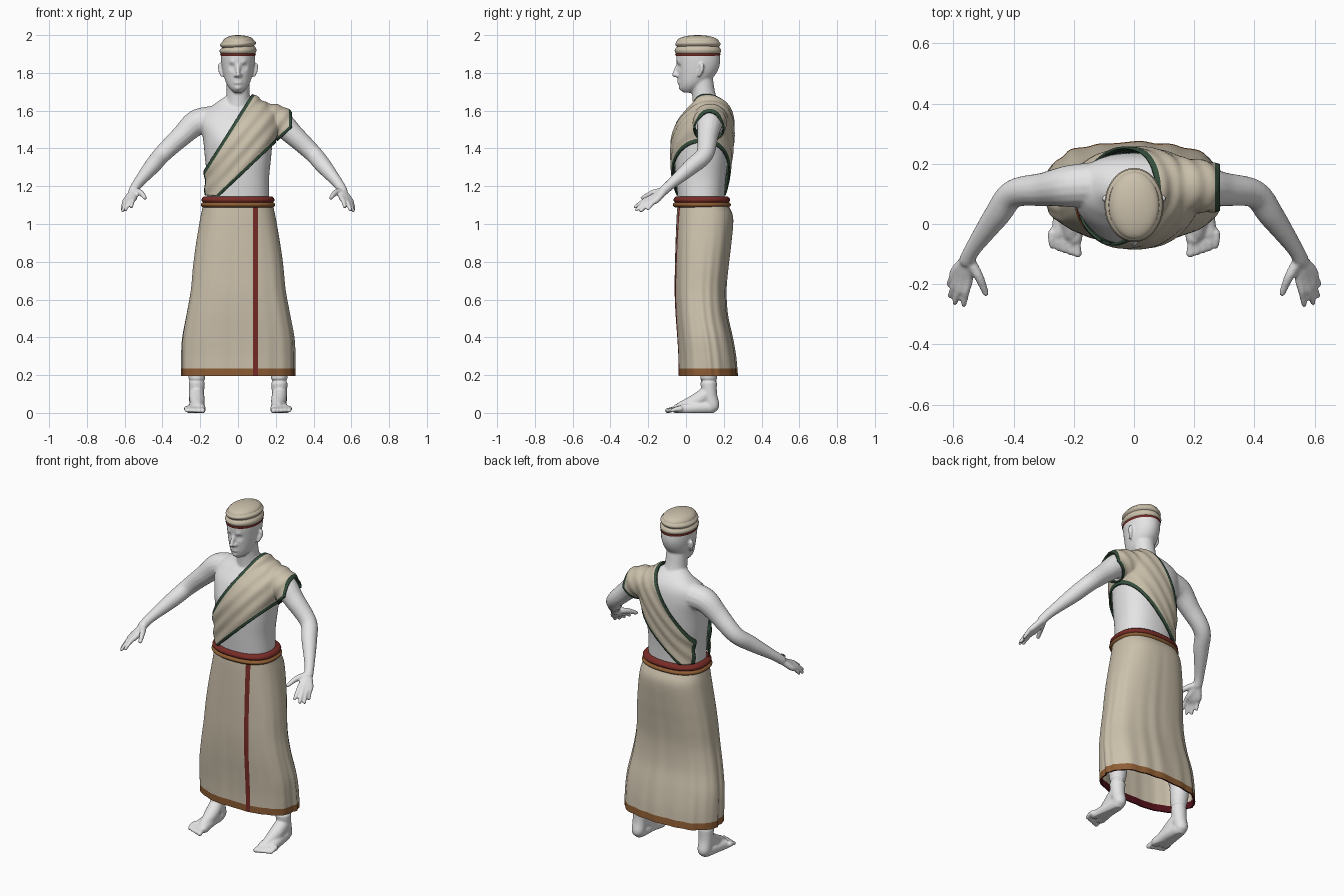
import bpy, bmesh, math
from mathutils import Vector

cube = bpy.data.objects.get("Cube")
if cube:
    bpy.data.objects.remove(cube, do_unlink=True)


def material(name, rgb):
    m = bpy.data.materials.new(name)
    m.use_nodes = True
    m.diffuse_color = (*rgb, 1)
    m.node_tree.nodes["Principled BSDF"].inputs["Base Color"].default_value = (*rgb, 1)
    return m


skin = material("pale skin", (0.78, 0.78, 0.79))
cream = material("cream cloth", (0.60, 0.53, 0.41))
green = material("dark green trim", (0.035, 0.075, 0.045))
red = material("dark red trim", (0.19, 0.025, 0.02))
brown = material("brown hem", (0.27, 0.11, 0.035))
lining = material("maroon lining", (0.08, 0.005, 0.01))


def smooth(pts, steps=6):
    """Catmull-Rom interpolation through tuples of any length."""
    p = [Vector(q) for q in pts]
    p = [p[0] * 2 - p[1]] + p + [p[-1] * 2 - p[-2]]
    out = []
    for a, b, c, d in zip(p, p[1:], p[2:], p[3:]):
        for i in range(steps):
            t = i / steps
            out.append((b * 2 + (c - a) * t + (a * 2 - b * 5 + c * 4 - d) * t * t
                        + (b * 3 - a - c * 3 + d) * t ** 3) * 0.5)
    return out + [p[-2]]


def skin_rings(bm, rings, caps=True):
    rows = [[bm.verts.new(v) for v in r] for r in rings]
    faces = []
    n = len(rows[0])
    for a, b in zip(rows, rows[1:]):
        for i in range(n):
            j = (i + 1) % n
            faces.append(bm.faces.new((a[i], a[j], b[j], b[i])))
    if caps:
        faces += [bm.faces.new(rows[0][::-1]), bm.faces.new(rows[-1])]
    bmesh.ops.recalc_face_normals(bm, faces=faces)


def loft(bm, sections, n=48, power=2.0, caps=True, warp=None):
    """Stack rounded sections given as (z, half width, front y, back y)."""
    rings = []
    for z, w, f, b in sections:
        ring = []
        for i in range(n):
            a = math.tau * i / n
            c, s = math.cos(a), math.sin(a)
            k = (abs(c) ** power + abs(s) ** power) ** (-1 / power)
            if warp:
                k *= warp(a, z)
            ring.append((w * c * k, (f + b) / 2 + (b - f) / 2 * s * k, z))
        rings.append(ring)
    skin_rings(bm, rings, caps)


def tube(bm, pts, side=1, n=16):
    """Round-ended limb through (x, y, z, radius) points."""
    path = smooth([(x * side, y, z, r) for x, y, z, r in pts])
    rings = []
    for i, p in enumerate(path):
        d = path[min(i + 1, len(path) - 1)].xyz - path[max(i - 1, 0)].xyz
        q = d.to_track_quat('Z', 'Y')
        rings.append([p.xyz + q @ Vector((math.cos(t), math.sin(t), 0)) * p.w
                      for t in (math.tau * k / n for k in range(n))])
    skin_rings(bm, rings)
    for p in (path[0], path[-1]):
        res = bmesh.ops.create_icosphere(bm, subdivisions=2, radius=p.w)
        bmesh.ops.translate(bm, verts=res["verts"], vec=p.xyz)


def make(name, bm, mats, angle=50):
    me = bpy.data.meshes.new(name)
    bm.to_mesh(me)
    bm.free()
    ob = bpy.data.objects.new(name, me)
    bpy.context.collection.objects.link(ob)
    for m in mats:
        me.materials.append(m)
    bpy.ops.object.select_all(action='DESELECT')
    bpy.context.view_layer.objects.active = ob
    ob.select_set(True)
    bpy.ops.object.shade_smooth_by_angle(angle=math.radians(angle))
    return ob


def fuse(bm, voxel, rounds):
    """Blend overlapping closed volumes into one soft mesh."""
    ob = make("blend", bm, [])
    ob.modifiers.clear()
    m = ob.modifiers.new("blend", 'REMESH')
    m.mode, m.voxel_size = 'VOXEL', voxel
    s = ob.modifiers.new("soften", 'SMOOTH')
    s.factor, s.iterations = 0.5, rounds
    me = bpy.data.meshes.new_from_object(ob.evaluated_get(bpy.context.evaluated_depsgraph_get()))
    out = bmesh.new()
    out.from_mesh(me)
    bpy.data.objects.remove(ob, do_unlink=True)
    bpy.data.meshes.remove(me)
    return out


def cut(bm, co, no, clear=False, where=lambda f: True):
    faces = [f for f in bm.faces if where(f)]
    geom = list({e for f in faces for e in (*f.verts, *f.edges)}) + faces
    bmesh.ops.bisect_plane(bm, geom=geom, plane_co=co, plane_no=no, clear_outer=clear)


# torso and arms, shared by the body and the sash
torso = [(1.0, .165, -.03, .2), (1.15, .165, -.045, .205), (1.25, .165, -.055, .212),
         (1.35, .175, -.062, .225), (1.45, .185, -.058, .235), (1.53, .2, -.03, .235),
         (1.59, .185, .015, .225), (1.635, .125, .05, .2), (1.68, .06, .06, .15)]
arm = [(.14, .13, 1.55, .075), (.22, .125, 1.535, .069), (.3, .115, 1.465, .056),
       (.4, .1, 1.37, .047), (.455, .03, 1.305, .043), (.53, -.075, 1.215, .028),
       (.555, -.12, 1.175, .026)]


def upper_body(sides):
    bm = bmesh.new()
    loft(bm, smooth(torso), power=2.3)
    for s in sides:
        tube(bm, arm, s)
    return bm


# body
body = upper_body((1, -1))
tube(body, [(0, .11, 1.6, .075), (0, .095, 1.68, .062), (0, .08, 1.78, .06)], n=24)
loft(body, smooth([(1.695, .02, -.012, .04), (1.715, .042, -.03, .07), (1.745, .062, -.036, .11),
                   (1.79, .077, -.042, .155), (1.84, .086, -.048, .178), (1.89, .09, -.052, .18),
                   (1.93, .085, -.045, .17), (1.97, .05, 0, .12)]))
tube(body, [(0, -.042, 1.845, .009), (0, -.055, 1.81, .011), (0, -.062, 1.79, .013)])
tube(body, [(-.014, -.047, 1.786, .01), (.014, -.047, 1.786, .01)])
for z in (1.748, 1.764):
    tube(body, [(-.02, -.032, z, .006), (0, -.038, z, .008), (.02, -.032, z, .006)])
fingers = [((.55, -.18, 1.14), (.565, -.268, 1.09)), ((.567, -.183, 1.132), (.595, -.262, 1.075)),
           ((.582, -.172, 1.127), (.61, -.238, 1.07)), ((.592, -.155, 1.127), (.614, -.2, 1.08))]
for s in (1, -1):
    tube(body, [(s * .086, .07, 1.785, .008), (s * .093, .082, 1.815, .012),
                (s * .096, .085, 1.84, .012)])
    for k, (a, b) in enumerate(fingers):
        mid = (Vector(a) + Vector(b)) / 2 + Vector((0, 0, .008))
        tube(body, [(.55, -.11, 1.18, .019), (*a, .017), (*mid, .0125), (*b, .0095)], s, 12)
    tube(body, [(.548, -.12, 1.175, .02), (.515, -.175, 1.165, .016), (.492, -.23, 1.138, .011)], s, 12)
    # legs and feet
    tube(body, [(.12, .1, 1.02, .08), (.17, .1, .65, .07), (.215, .125, .35, .06),
                (.218, .12, .18, .046), (.22, .125, .1, .04), (.22, .14, .04, .038)], s)
    tube(body, [(.22, .11, .1, .04), (.215, .05, .06, .04), (.21, -.03, .03, .027)], s)
    tube(body, [(.22, .13, .03, .036), (.235, .04, .025, .032), (.25, -.03, .018, .025)], s)
    tube(body, [(.215, .12, .03, .034), (.205, .03, .03, .03), (.198, -.045, .02, .028)], s)
    for k in range(5):
        x = .187 + .021 * k
        tube(body, [(x, -.03, .022, .016), (x + .002, -.068 + .004 * k, .02, .013),
                    (x, -.098 + .006 * k, .012, .0145 - .001 * k)], s, 12)
body = fuse(body, .006, 4)
# sculpted features: point, radius, forward push
features = [(Vector((s * .034, -.04, 1.832)), .016, -.011) for s in (1, -1)]
features += [(Vector((s * .034, -.042, 1.857)), .014, .006) for s in (1, -1)]
features += [(Vector((s * .033, -.036, 1.83)), .007, .005) for s in (1, -1)]
features += [(Vector((s * .085, -.04, 1.43)), .05, .008) for s in (1, -1)]
features += [(Vector((0, -.03, 1.718)), .016, .007), (Vector((0, .23, 1.4)), .035, .012)]
for v in body.verts:
    old = v.co.copy()
    for c, r, push in features:
        v.co.y -= push * math.exp(-((old - c).length / r) ** 2)
    v.co.z = max(v.co.z, 0)
make("body", body, [skin], 80)

# sash over the left shoulder: swollen torso trimmed by planes
sash = fuse(upper_body((1,)), .011, 8)
sash.normal_update()
for v, n in [(v, v.normal.copy()) for v in sash.verts]:
    v.co += n * (.02 + .003 * math.sin(70 * (v.co.z - v.co.x * 1.2)))
edges = [(Vector((.075, 0, 1.69)), Vector((-.38, 0, .24)).normalized()),
         (Vector((-.065, 0, 1.18)), Vector((.32, 0, -.34)).normalized()),
         (Vector((.285, 0, 1.5)), Vector((1, 0, 0)))]
trim = .016
for co, no in edges:
    cut(sash, co, no, True)
    cut(sash, co - no * trim, no)
cut(sash, Vector((0, 0, 1.15)), Vector((0, 0, -1)), True)
gap, rim = (.03, .15), (.015, .168)
flank = lambda f: f.calc_center_median().x < -.08
for y in gap + rim:
    cut(sash, Vector((0, y, 0)), Vector((0, 1, 0)), where=flank)
bmesh.ops.delete(sash, geom=[f for f in sash.faces if flank(f)
                 and gap[0] < f.calc_center_median().y < gap[1]], context='FACES')
for f in sash.faces:
    c = f.calc_center_median()
    f.material_index = int(any((c - co).dot(no) > -trim for co, no in edges)
                           or (flank(f) and rim[0] < c.y < rim[1]))
ob = make("sash", sash, [cream, green, green], 60)
thick = ob.modifiers.new("thickness", 'SOLIDIFY')
thick.thickness, thick.offset, thick.material_offset = .008, -1, 1


# long wrapped skirt with folds, hem and turned-in lining
def folds(a, z):
    low = min(1, max(0, (1.08 - z) / .8))
    back = .5 + .5 * math.sin(a)
    return 1 + low * (.012 * math.sin(9 * a + 2 * z) + .014 * back * math.sin(17 * a + 3 * z)
                      + .006 * math.sin(23 * a))


outer = smooth([(1.1, .185, -.045, .225), (1.03, .2, -.05, .25), (.9, .222, -.055, .24),
                (.78, .238, -.058, .225), (.65, .25, -.06, .213), (.52, .272, -.055, .22),
                (.4, .293, -.046, .245), (.3, .298, -.04, .262), (.195, .298, -.038, .272)], 7)
inner = [(z, w - .008, f + .008, b - .008) for z, w, f, b in reversed(outer)]
skirt = bmesh.new()
loft(skirt, [tuple(s) for s in outer] + inner, 144, 2.5, False, folds)
bmesh.ops.recalc_face_normals(skirt, faces=skirt.faces)
cut(skirt, Vector((0, 0, .235)), Vector((0, 0, 1)))
front = lambda f: f.calc_center_median().y < .03
for x in (.08, .106):
    cut(skirt, Vector((x, 0, 0)), Vector((1, 0, 0)), where=front)
skirt.normal_update()
for f in skirt.faces:
    c = f.calc_center_median()
    outward = f.normal.dot(Vector((c.x, c.y - .1, 0))) > 0
    if front(f) and .08 < c.x < .106 and outward:
        f.material_index = 1
    elif c.z < .235:
        f.material_index = 2 if outward else 3
make("skirt", skirt, [cream, red, brown, lining])

# two-roll belt
for name, mat, z0, z1, grow in (("belt_lower", brown, 1.088, 1.116, .004),
                                ("belt_upper", red, 1.11, 1.145, 0)):
    bm = bmesh.new()
    rows = []
    for k in range(9):
        g = grow + .012 * math.sin(math.pi * k / 8)
        rows.append((z0 + (z1 - z0) * k / 8, .181 + g, -.054 - g, .222 + g))
    loft(bm, rows, 72, 2.4)
    make(name, bm, [mat])

# wound cap: stacked rolls, a dome and a thin rim
cap = bmesh.new()
rows = []
for z0, z1, w in ((1.898, 1.937, .087), (1.937, 1.968, .084)):
    for k in range(9):
        g = w + .011 * math.sin(math.pi * k / 8) - .09
        rows.append((z0 + (z1 - z0) * k / 8, .09 + g, -.052 - g, .178 + g))
for k in range(9):
    t = math.pi / 2 * k / 8.3
    r = math.cos(t)
    rows.append((1.966 + .034 * math.sin(t), .083 * r, .062 - .112 * r, .062 + .112 * r))
loft(cap, rows, 64)
for v in cap.verts:
    h = max(0, min(1, (v.co.z - 1.9) / .04)) * max(0, min(1, (2 - v.co.z) / .03))
    v.co.z += .06 * v.co.x * h
make("head_wrap", cap, [cream], 40)
rim_band = bmesh.new()
loft(rim_band, [(1.89, .09, -.053, .179), (1.896, .094, -.057, .183), (1.903, .092, -.055, .181)], 64)
make("head_wrap_rim", rim_band, [red])
